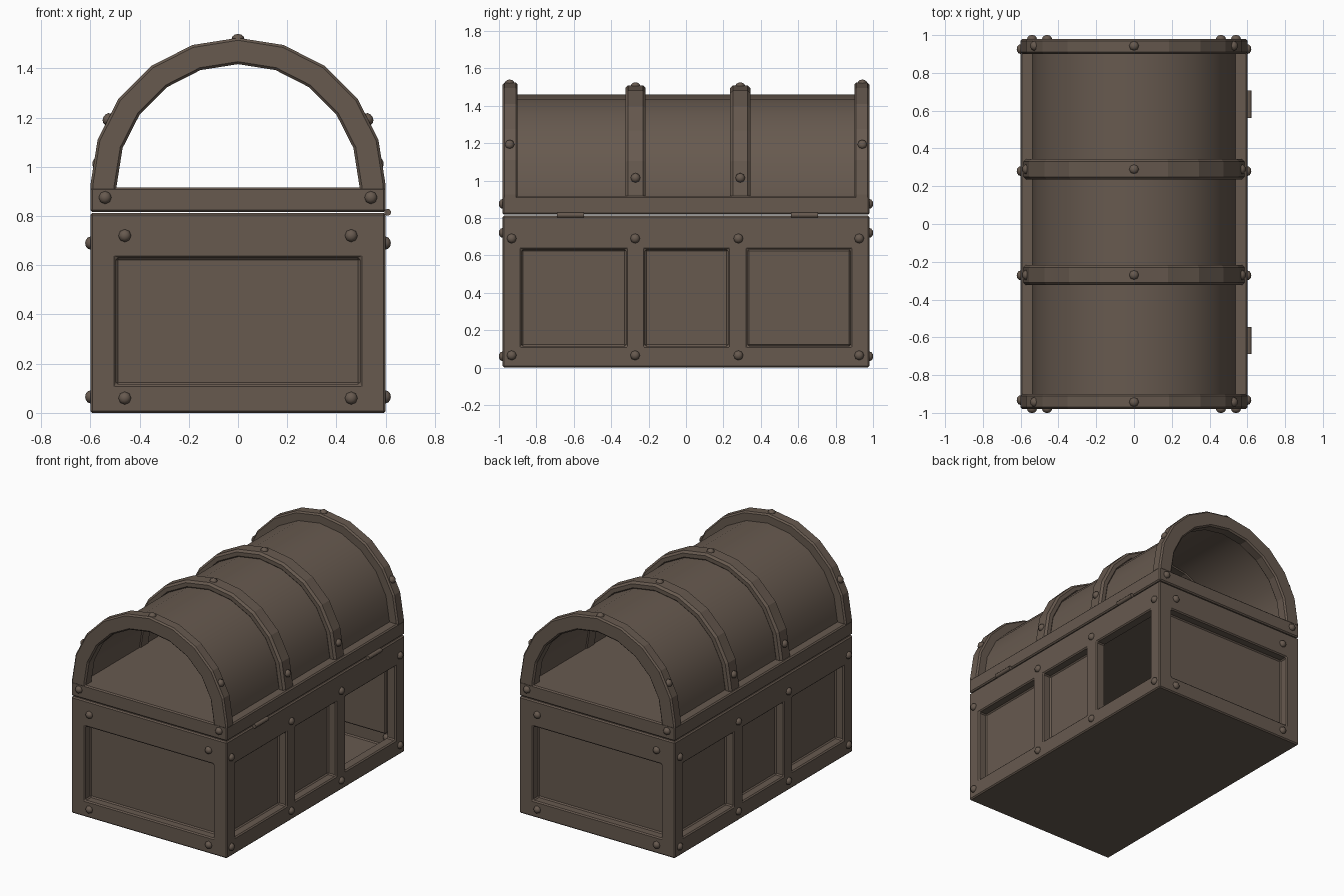
import bpy, bmesh, math
from mathutils import Vector, Matrix

if "Cube" in bpy.data.objects:
    bpy.data.objects.remove(bpy.data.objects["Cube"])

brown = bpy.data.materials.new("dark brown")
brown.diffuse_color = (0.135, 0.101, 0.078, 1)
brown.use_nodes = True
brown.node_tree.nodes["Principled BSDF"].inputs["Base Color"].default_value = brown.diffuse_color
HX, HY, ZC, SEG = 0.6, 0.98, 0.924, 10


def finish(bm, name, bevel=0, smooth=None):
    me = bpy.data.meshes.new(name)
    bm.to_mesh(me)
    bm.free()
    ob = bpy.data.objects.new(name, me)
    bpy.context.collection.objects.link(ob)
    me.materials.append(brown)
    if bevel:
        m = ob.modifiers.new("bevel", 'BEVEL')
        m.width, m.segments = bevel, 1
        m.limit_method, m.angle_limit = 'ANGLE', math.radians(50)
    if smooth:
        bpy.context.view_layer.objects.active = ob
        ob.select_set(True)
        bpy.ops.object.shade_smooth_by_angle(angle=math.radians(smooth))
        ob.select_set(False)
    return ob


# chest body: four walls with recessed panels, closed top and bottom
bm = bmesh.new()
ZS = [0, 0.115, 0.63, 0.812]
DEPTH = 0.065
missing = []


def wall(place, us, open_panel=None):
    """place(u, z, depth) gives a point; every odd cell is a recessed panel."""
    def quad(*pts):
        return bm.faces.new([bm.verts.new(place(*p)) for p in pts])
    for i in range(len(us) - 1):
        for j in range(3):
            c = [(us[i], ZS[j]), (us[i + 1], ZS[j]),
                 (us[i + 1], ZS[j + 1]), (us[i], ZS[j + 1])]
            if i % 2 == 1 and j == 1:
                f = quad(*[(u, z, DEPTH) for u, z in c])
                if i == open_panel:
                    missing.append(f.calc_center_median())
                for k in range(4):
                    a, b = c[k], c[(k + 1) % 4]
                    quad((*a, 0), (*b, 0), (*b, DEPTH), (*a, DEPTH))
            else:
                quad(*[(u, z, 0) for u, z in c])


side = [-HY, -0.88, -0.32, -0.22, 0.225, 0.33, 0.88, HY]
end = [-HX, -0.495, 0.495, HX]
wall(lambda u, z, d: (HX - d, u, z), side, 5)
wall(lambda u, z, d: (-HX + d, u, z), side)
wall(lambda u, z, d: (u, -HY + d, z), end)
wall(lambda u, z, d: (u, HY - d, z), end)
bmesh.ops.remove_doubles(bm, verts=bm.verts, dist=1e-4)
bmesh.ops.holes_fill(bm, edges=[e for e in bm.edges if e.is_boundary], sides=0)
bmesh.ops.recalc_face_normals(bm, faces=bm.faces)
# one side panel is open and shows the hollow inside
gone = [f for f in bm.faces if any((f.calc_center_median() - m).length < 1e-3 for m in missing)]
bmesh.ops.delete(bm, geom=gone, context='FACES')
finish(bm, "chest_body", 0.008)

# lid base slab
bm = bmesh.new()
bmesh.ops.create_cube(bm, size=1, matrix=Matrix.Translation((0, 0, 0.8665)) @
                      Matrix.Diagonal((2 * HX, 2 * HY, 0.099, 1)))
finish(bm, "lid_base", 0.008)


def arc(r, foot):
    pts = [(r * math.cos(math.pi * i / SEG), ZC + r * math.sin(math.pi * i / SEG))
           for i in range(SEG + 1)]
    return [(r, foot)] + pts + [(-r, foot)]


# lid barrel, an open tunnel
bm = bmesh.new()
rows = [[bm.verts.new((x, y, z)) for x, z in arc(0.537, 0.91)] for y in (-0.93, 0.93)]
for i in range(len(rows[0]) - 1):
    bm.faces.new((rows[0][i], rows[1][i], rows[1][i + 1], rows[0][i + 1]))
bmesh.ops.recalc_face_normals(bm, faces=bm.faces)
for f in bm.faces:
    if f.calc_center_median().z > 1.4 and f.normal.z < 0:
        bmesh.ops.reverse_faces(bm, faces=bm.faces)
        break
finish(bm, "lid_barrel", smooth=40)


def arch(name, y0, y1, r_in, r_out, bevel):
    bm = bmesh.new()
    loops = [[bm.verts.new((x, y, z)) for x, z in arc(r, 0.9)]
             for r, y in ((r_in, y0), (r_out, y0), (r_out, y1), (r_in, y1))]
    for k in range(4):
        a, b = loops[k], loops[(k + 1) % 4]
        for i in range(len(a) - 1):
            bm.faces.new((a[i], a[i + 1], b[i + 1], b[i]))
    for i in (0, -1):
        bm.faces.new([l[i] for l in loops])
    bmesh.ops.recalc_face_normals(bm, faces=bm.faces)
    finish(bm, name, bevel)


# end arches and middle ribs
arch("front_arch", -HY, -0.9, 0.493, HX, 0.01)
arch("back_arch", 0.9, HY, 0.493, HX, 0.01)
RIBS = (-0.27, 0.29)
for n, y in zip(("front_rib", "back_rib"), RIBS):
    arch(n, y - 0.054, y + 0.054, 0.53, 0.585, 0.014)

# rivets
bm = bmesh.new()


def rivet(p, n):
    rot = Vector(n).to_track_quat('Z', 'Y').to_matrix().to_4x4()
    bmesh.ops.create_uvsphere(bm, u_segments=8, v_segments=6, radius=1,
                              matrix=Matrix.Translation(p) @ rot @
                              Matrix.Diagonal((0.026, 0.026, 0.021, 1)))


for s in (-1, 1):
    for t in (-1, 1):
        for x, z in ((0.46, 0.72), (0.46, 0.06), (0.54, 0.875)):
            rivet((s * x, t * HY, z), (0, t, 0))
    for y in (-0.932, -0.272, 0.28, 0.926):
        for z in (0.69, 0.065):
            rivet((s * HX, y, z), (s, 0, 0))
for ys, r, deg in (((-0.943, 0.943), HX, 27), (RIBS, 0.585, 9)):
    a, f = math.radians(deg), r * math.cos(math.pi / SEG / 2)
    for y in ys:
        rivet((0, y, ZC + r - 0.005), (0, 0, 1))
        for s in (-1, 1):
            n = Vector((s * math.cos(a), 0, math.sin(a)))
            rivet(Vector((0, y, ZC)) + n * f, n)
finish(bm, "rivets", smooth=50)

# hinge pins on the right side
bm = bmesh.new()
for y in (-0.617, 0.633):
    bmesh.ops.create_cone(bm, cap_ends=True, segments=10, radius1=0.014, radius2=0.014, depth=0.145,
                          matrix=Matrix.Translation((0.608, y, 0.815)) @
                          Matrix.Rotation(math.pi / 2, 4, 'X'))
finish(bm, "hinges", smooth=40)
